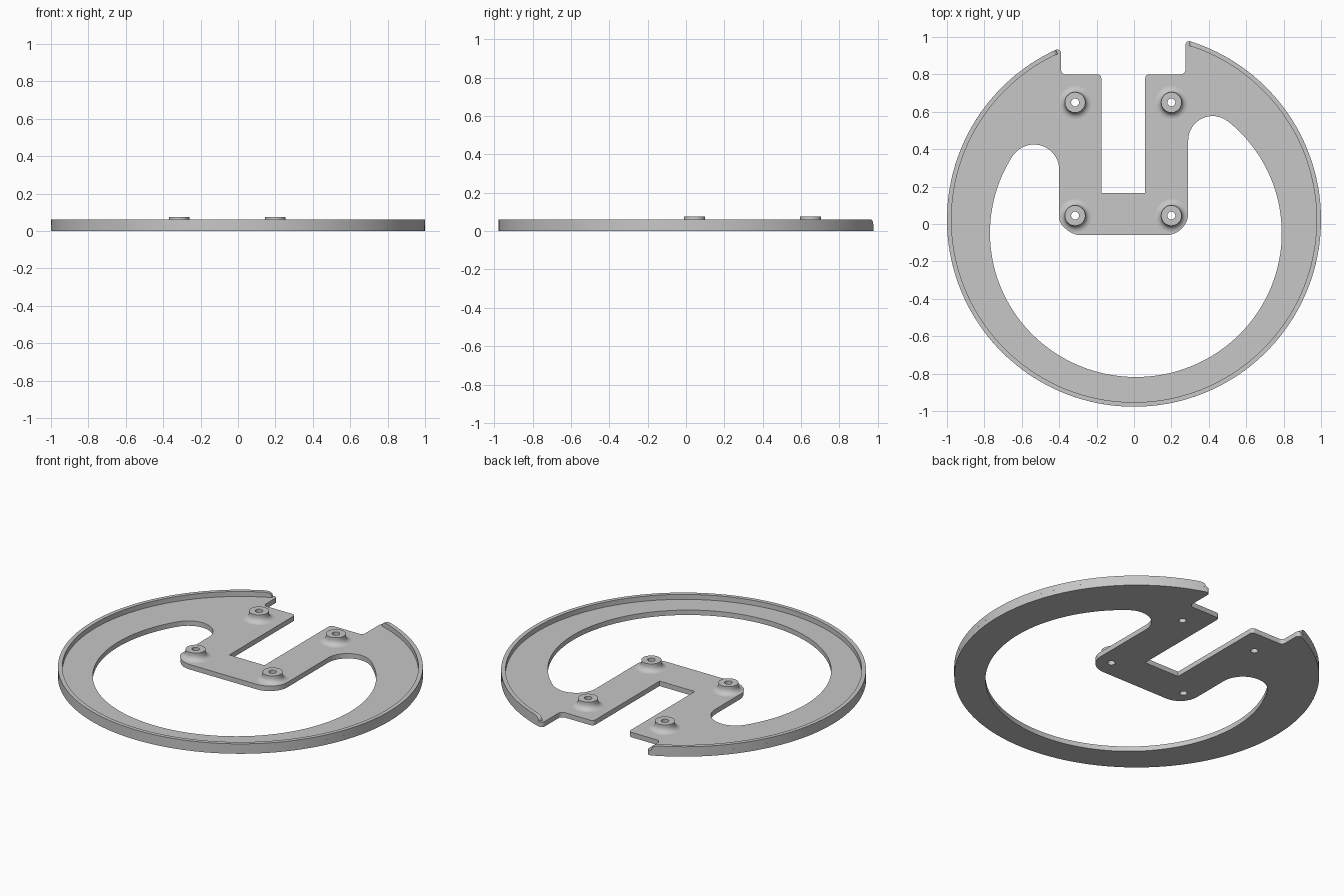
import bpy, bmesh, math
from math import cos, sin, radians, degrees, atan2, sqrt

if "Cube" in bpy.data.objects:
    bpy.data.objects.remove(bpy.data.objects["Cube"])

CY = 0.023              # centre of the outer circle in y
THICK, RIM_TOP, BOSS_TOP = 0.03, 0.06, 0.075
HOLE_R = 0.021
BOSSES = [(x, y) for x in (-0.315, 0.2) for y in (0.65, 0.045)]

grey = bpy.data.materials.new("light grey")
grey.diffuse_color = (0.57, 0.57, 0.57, 1)
grey.use_nodes = True
grey.node_tree.nodes["Principled BSDF"].inputs["Base Color"].default_value = grey.diffuse_color


def arc(cx, cy, rx, a0, a1, n=10, ry=None):
    """Points on an arc, angles in degrees."""
    ry = ry or rx
    angles = [radians(a0 + (a1 - a0) * i / n) for i in range(n + 1)]
    return [(cx + rx * cos(a), cy + ry * sin(a)) for a in angles]


def finish(obj, angle=30):
    obj.data.materials.clear()
    obj.data.materials.append(grey)
    bpy.ops.object.select_all(action='DESELECT')
    bpy.context.view_layer.objects.active = obj
    obj.select_set(True)
    bpy.ops.object.shade_smooth_by_angle(angle=radians(angle))


def from_bmesh(name, bm):
    bmesh.ops.remove_doubles(bm, verts=bm.verts, dist=1e-5)
    bmesh.ops.recalc_face_normals(bm, faces=bm.faces)
    mesh = bpy.data.meshes.new(name)
    bm.to_mesh(mesh)
    bm.free()
    obj = bpy.data.objects.new(name, mesh)
    bpy.context.collection.objects.link(obj)
    finish(obj)
    return obj


# Rounded tips at both ends of the open ring
TIP = 0.02
tip_r = (0.295, CY + sqrt(0.98**2 - 0.295**2))
tip_l = (-0.41, CY + sqrt(0.98**2 - 0.41**2))
ang_r = degrees(atan2(tip_r[1] - CY, tip_r[0]))
ang_l = degrees(atan2(tip_l[1] - CY, tip_l[0]))

# Outer outline: ring, tips, shoulders and slot
outer = arc(0, CY, 1, ang_l, 360 + ang_r, 144)
outer += arc(*tip_r, TIP, ang_r, 180)[1:]
outer += arc(0.25, 0.825, 0.025, 0, -90, 6)
outer += arc(0.08, 0.78, 0.02, 90, 180, 6)
outer += [(0.06, 0.167), (-0.175, 0.167)]
outer += arc(-0.195, 0.78, 0.02, 0, 90, 6)
outer += arc(-0.365, 0.825, 0.025, 270, 180, 6)
outer += arc(*tip_l, TIP, 0, ang_l)[:-1]

# Large opening: oval with two rounded lobes around the mounting bracket
ox, oy, rx, ry = 0.01, -0.048, 0.78, 0.77
lobe_l, lobe_r = (-0.535, 0.29, 0.135), (0.42, 0.447, 0.13)


def oval_angle(lobe):
    return degrees(atan2((lobe[1] - oy) / ry, (lobe[0] - ox) / rx))


a_l, a_r = oval_angle(lobe_l), oval_angle(lobe_r)
inner = arc(ox, oy, rx, a_l, 360 + a_r, 110, ry)
inner += arc(*lobe_r, a_r, 180, 20)[1:]
inner += arc(0.17, 0.06, 0.12, 0, -90, 14)
inner += arc(-0.28, 0.06, 0.12, 270, 180, 14)
inner += arc(*lobe_l, 0, a_l, 20)[:-1]

# Flat plate: filled outline with its openings
curve = bpy.data.curves.new("plate", 'CURVE')
curve.dimensions = '2D'
curve.fill_mode = 'BOTH'
curve.extrude = THICK / 2
loops = [outer, inner] + [arc(x, y, HOLE_R, 0, 360, 32)[:-1] for x, y in BOSSES]
for pts in loops:
    spline = curve.splines.new('POLY')
    spline.points.add(len(pts) - 1)
    for p, (x, y) in zip(spline.points, pts):
        p.co = (x, y, 0, 1)
    spline.use_cyclic_u = True
source = bpy.data.objects.new("plate_outline", curve)
bpy.context.collection.objects.link(source)
bpy.context.view_layer.update()
flat = bpy.data.meshes.new_from_object(
    source.evaluated_get(bpy.context.evaluated_depsgraph_get()))
bm = bmesh.new()
bm.from_mesh(flat)
bmesh.ops.translate(bm, verts=bm.verts, vec=(0, 0, THICK / 2))
bpy.data.objects.remove(source)
from_bmesh("plate", bm)

# Raised rim with rounded-down ends
RAMP = 2.2
start, end = ang_l, 360 + ang_r
ramp = [(RAMP * (1 - cos(radians(t))), sin(radians(t))) for t in (4, 25, 45, 65, 90)]
sections = [(start + d, h) for d, h in ramp]
sections += [(start + RAMP + (end - start - 2 * RAMP) * i / 140, 1) for i in range(1, 140)]
sections += [(end - d, h) for d, h in reversed(ramp)]
bm = bmesh.new()
rings = []
for a, h in sections:
    c, s = cos(radians(a)), sin(radians(a))
    top = THICK + (RIM_TOP - THICK) * h
    rings.append([bm.verts.new((r * c, CY + r * s, z)) for r, z in
                  ((0.976, THICK), (1, THICK), (1, top), (0.976, top))])
for p, q in zip(rings, rings[1:]):
    for i in range(4):
        j = (i + 1) % 4
        bm.faces.new((p[i], p[j], q[j], q[i]))
bm.faces.new(rings[0])
bm.faces.new(rings[-1])
from_bmesh("rim", bm)

# Screw bosses: hollow posts with a flared foot
profile = [(HOLE_R, THICK), (HOLE_R, BOSS_TOP), (0.055, BOSS_TOP), (0.055, 0.06),
           (0.057, 0.051), (0.062, 0.042), (0.07, 0.035), (0.077, 0.032), (0.087, THICK)]
for k, (x, y) in enumerate(BOSSES):
    bm = bmesh.new()
    verts = [bm.verts.new((r, 0, z)) for r, z in profile]
    edges = [bm.edges.new(pair) for pair in zip(verts, verts[1:])]
    bmesh.ops.spin(bm, geom=verts + edges, cent=(0, 0, 0), axis=(0, 0, 1),
                   angle=2 * math.pi, steps=32)
    boss = from_bmesh(f"screw_boss_{k + 1}", bm)
    boss.location = (x, y, 0)
